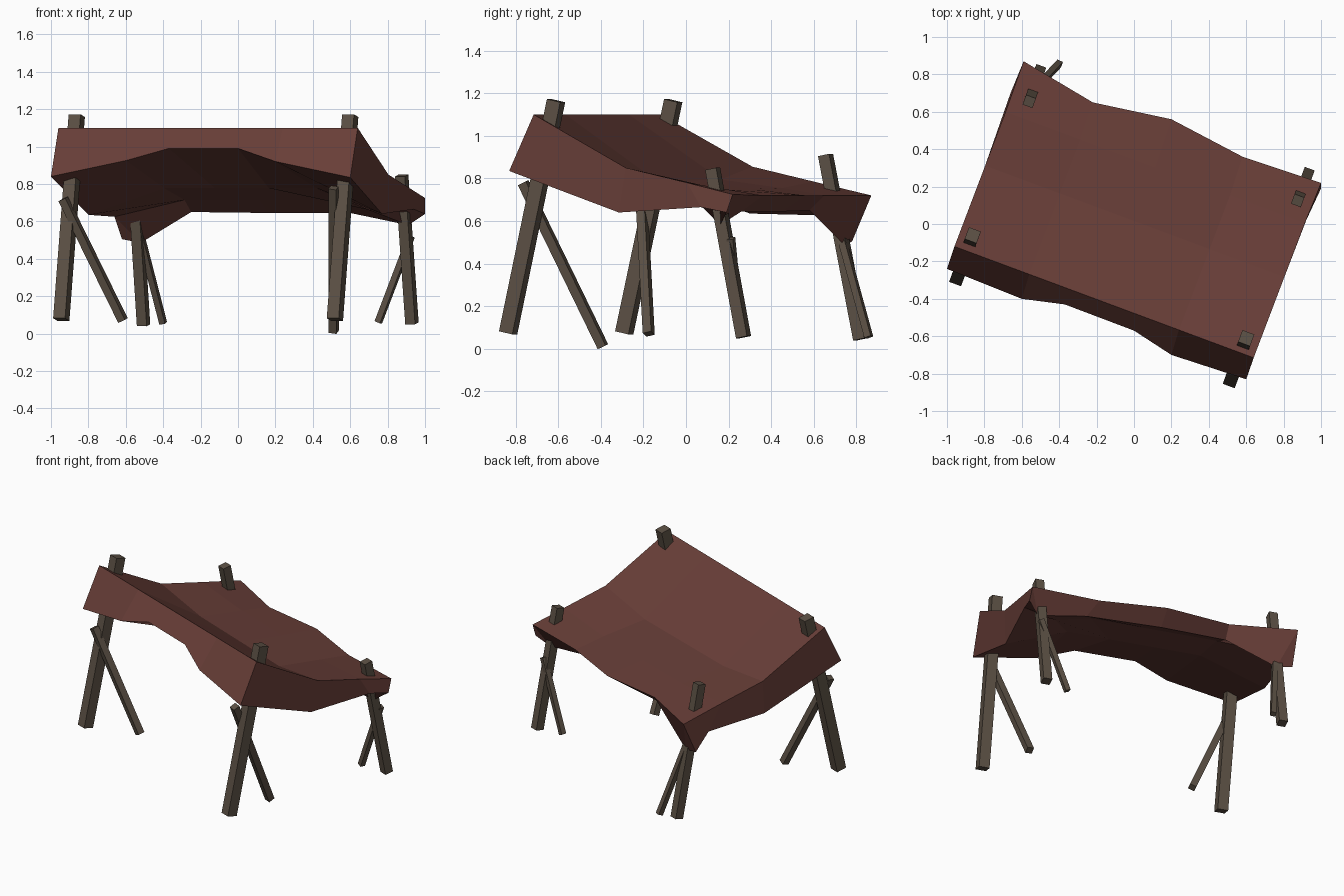
import bpy, bmesh, math
from mathutils import Vector, Matrix

if "Cube" in bpy.data.objects:
    bpy.data.objects.remove(bpy.data.objects["Cube"])


def material(name, color):
    m = bpy.data.materials.new(name)
    m.diffuse_color = (*color, 1)
    m.use_nodes = True
    m.node_tree.nodes["Principled BSDF"].inputs["Base Color"].default_value = m.diffuse_color
    return m


CLOTH = material("red_cloth", (0.138, 0.048, 0.039))
WOOD = material("weathered_wood", (0.105, 0.08, 0.058))


def finish(bm, name, mat):
    mesh = bpy.data.meshes.new(name)
    bm.to_mesh(mesh)
    bm.free()
    mesh.materials.append(mat)
    ob = bpy.data.objects.new(name, mesh)
    bpy.context.collection.objects.link(ob)
    return ob


# Square beam between two points, turned with the canopy
def beam(name, top, bottom, size):
    a, b = Vector(top), Vector(bottom)
    axis = (a - b).normalized()
    side = Vector((math.cos(math.radians(-20.4)), math.sin(math.radians(-20.4)), 0))
    side = (side - axis * side.dot(axis)).normalized()
    rot = Matrix((side, axis.cross(side), axis)).transposed().to_4x4()
    bm = bmesh.new()
    bmesh.ops.create_cube(bm, size=1, matrix=Matrix.Translation((a + b) / 2) @ rot
                          @ Matrix.Diagonal((size, size, (a - b).length, 1)))
    return finish(bm, name, WOOD)


# Canopy: closed sagging shape with deep edges and an arched underside
bm = bmesh.new()
origin, across, back = Vector((-0.96, -0.12, 0)), Vector((1.60, -0.595, 0)), Vector((0.365, 0.96, 0))


def spot(u, v, z):
    return origin + across * u + back * v + Vector((0, 0, z))


U = (0, 0.25, 0.5, 0.75, 1)
rows = [[spot(u, 0, 1.10) for u in U]]
for v, heights in ((0.45, (0.855, 0.795, 0.79, 0.785, 0.85)),
                   (0.75, (0.785, 0.755, 0.75, 0.75, 0.78))):
    rows.append([spot(u, v, h) for u, h in zip(U, heights)])
rows.append([Vector(p) for p in ((-0.59, 0.87, 0.72), (-0.22, 0.65, 0.72), (0.20, 0.56, 0.72),
                                 (0.58, 0.36, 0.72), (1.0, 0.22, 0.725))])


def strip(upper, lower):
    a = [bm.verts.new(p) for p in upper]
    b = [bm.verts.new(p) for p in lower]
    for i in range(len(a) - 1):
        bm.faces.new((a[i], b[i], b[i + 1], a[i + 1]))


for near, far in zip(rows, rows[1:]):
    strip(far, near)

# Lower rim of each side
front_low = [(-1.0, -0.24, 0.84), (-0.60, -0.40, 0.925), (-0.37, -0.43, 0.99),
             (0.0, -0.57, 0.99), (0.20, -0.70, 0.92), (0.60, -0.83, 0.835)]
right_low = [front_low[-1], (0.77, -0.315, 0.64), (0.94, 0.07, 0.665), (1.0, 0.19, 0.64)]
back_low = [(0.91, 0.16, 0.58), (0.60, 0.26, 0.645), (0.16, 0.45, 0.645),
            (-0.25, 0.58, 0.65), (-0.52, 0.745, 0.485)]
left_low = [(-0.62, 0.78, 0.505), (-0.66, 0.70, 0.625), (-0.80, 0.30, 0.635), front_low[0]]

# Front edge follows the five top columns plus one extra point
front_high = [rows[0][0], rows[0][1], spot(0.375, 0, 1.10), rows[0][2], rows[0][3], rows[0][4]]
strip(front_high, front_low)
strip([r[-1] for r in rows], right_low)
strip(rows[-1][::-1], back_low)
strip([r[0] for r in rows[::-1]], left_low)

# Underside
low_mid = [left_low[2]] + [spot(u, 0.45, 0.778) for u in (0.25, 0.42, 0.6, 0.76)] + [right_low[1]]
low_far = [left_low[1]] + [spot(u, 0.75, 0.715) for u in (0.25, 0.5, 0.73)] \
    + [spot(0.87, 0.75, 0.66), right_low[2]]
low_back = back_low[::-1] + [right_low[3]]
for near, far in ((front_low, low_mid), (low_mid, low_far), (low_far, low_back)):
    strip(near, far)

# Small folds closing the back corners
for tri in ((rows[-1][-1], right_low[-1], back_low[0]), (rows[-1][0], back_low[-1], left_low[0]),
            (left_low[0], back_low[-1], left_low[1])):
    bm.faces.new([bm.verts.new(p) for p in tri])
bmesh.ops.remove_doubles(bm, verts=bm.verts, dist=0.001)
bmesh.ops.recalc_face_normals(bm, faces=bm.faces)
finish(bm, "cloth_canopy", CLOTH)

# Splayed posts poking through the cloth
for name, top, bottom, size in (
        ("front_left_post", (-0.862, -0.06, 1.165), (-0.945, -0.29, 0.075), 0.068),
        ("front_right_post", (0.60, -0.61, 1.165), (0.518, -0.835, 0.075), 0.068),
        ("back_left_post", (-0.56, 0.655, 0.91), (-0.505, 0.82, 0.045), 0.056),
        ("back_right_post", (0.875, 0.125, 0.845), (0.93, 0.27, 0.055), 0.056)):
    beam(name, top, bottom, size)

# Thin diagonal braces beside the posts
for name, top, bottom, size in (
        ("front_left_brace", (-0.935, -0.21, 0.72), (-0.615, -0.175, 0.07), 0.043),
        ("front_right_brace", (0.51, -0.765, 0.78), (0.512, -0.39, 0.01), 0.043),
        ("back_left_brace", (-0.525, 0.725, 0.54), (-0.40, 0.858, 0.055), 0.033),
        ("back_right_brace", (0.925, 0.21, 0.52), (0.75, 0.255, 0.06), 0.033)):
    beam(name, top, bottom, size)
